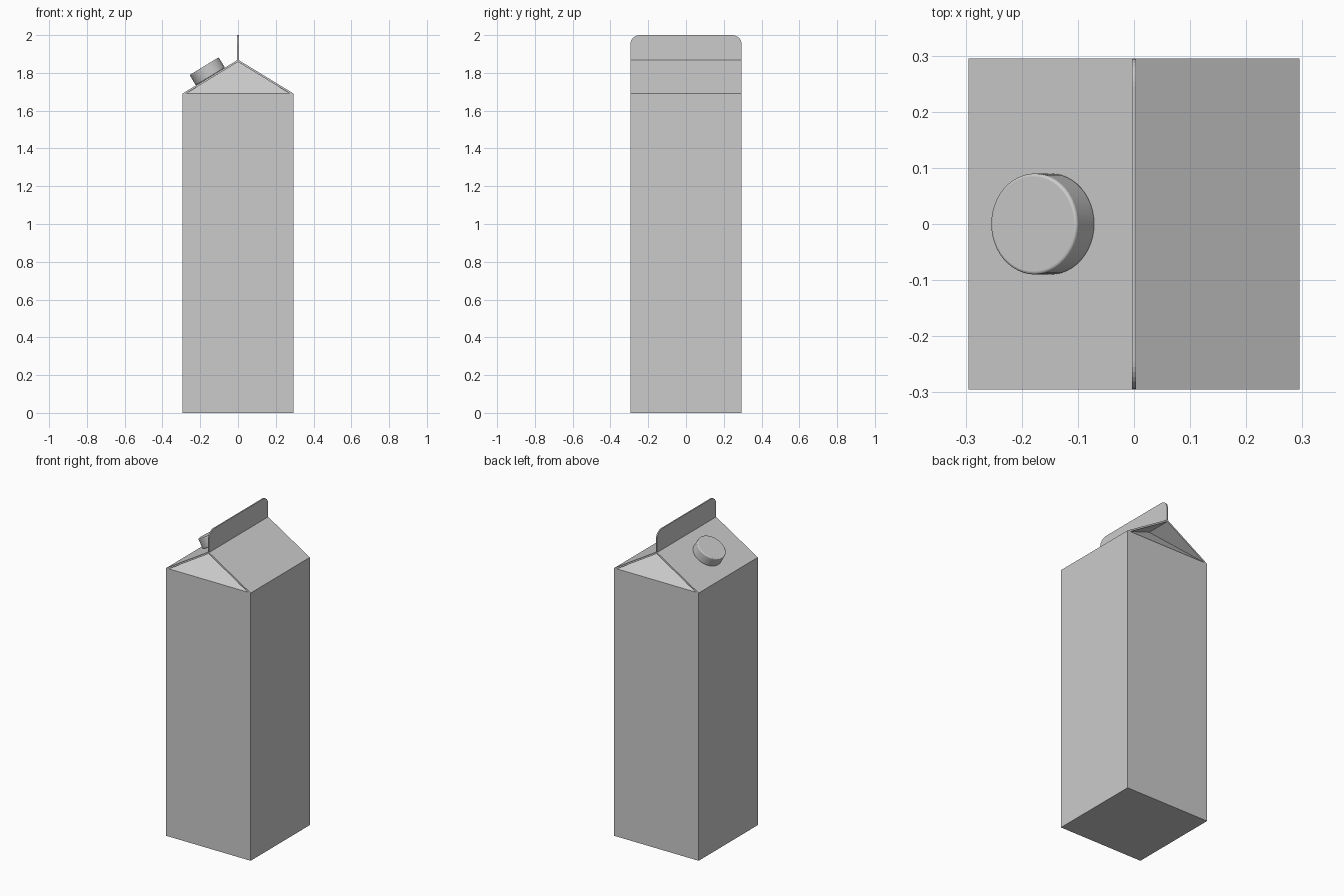
import bpy, bmesh, math
from mathutils import Vector

if "Cube" in bpy.data.objects:
    bpy.data.objects.remove(bpy.data.objects["Cube"])

W, EAVE, RIDGE, TOP = 0.295, 1.69, 1.87, 2.0
T = 0.012      # roof sheet thickness seen at the gable ends
FOLD = 0.16    # how far the gable panels fold inward


def finish(name, bm):
    bmesh.ops.remove_doubles(bm, verts=bm.verts, dist=1e-5)
    bmesh.ops.recalc_face_normals(bm, faces=bm.faces)
    me = bpy.data.meshes.new(name)
    bm.to_mesh(me)
    bm.free()
    ob = bpy.data.objects.new(name, me)
    bpy.context.collection.objects.link(ob)
    return ob


# Carton body with gable roof and inward-folded end panels
bm = bmesh.new()


def face(*pts):
    bm.faces.new([bm.verts.new(p) for p in pts])


face((-W, -W, 0), (W, -W, 0), (W, W, 0), (-W, W, 0))
inner = W - T * 1.6
for s in (-1, 1):
    # side wall and roof slope
    face((s * W, -W, 0), (s * W, W, 0), (s * W, W, EAVE), (s * W, -W, EAVE))
    face((s * W, -W, EAVE), (s * W, W, EAVE), (0, W, RIDGE), (0, -W, RIDGE))
    # end wall and its folded gable triangle
    y = s * W
    fold = (0, s * (W - FOLD), RIDGE - T)
    face((-W, y, 0), (W, y, 0), (W, y, EAVE), (inner, y, EAVE),
         (-inner, y, EAVE), (-W, y, EAVE))
    face((-inner, y, EAVE), (inner, y, EAVE), fold)
    for k in (-1, 1):
        # roof edge and the flap under it
        face((k * W, y, EAVE), (0, y, RIDGE), (0, y, RIDGE - T), (k * inner, y, EAVE))
        face((k * inner, y, EAVE), (0, y, RIDGE - T), fold)
finish("carton_body", bm)

# Top seal fin with rounded upper corners
R = 0.05
profile = [(-W, RIDGE - 0.006), (W, RIDGE - 0.006)]
for s, start in ((1, 0), (-1, 90)):
    for i in range(9):
        a = math.radians(start + i * 90 / 8)
        profile.append((s * (W - R) + R * math.cos(a), TOP - R + R * math.sin(a)))
bm = bmesh.new()
f = bm.faces.new([bm.verts.new((-0.004, y, z)) for y, z in profile])
ext = bmesh.ops.extrude_face_region(bm, geom=[f])
bmesh.ops.translate(bm, vec=(0.008, 0, 0),
                    verts=[v for v in ext["geom"] if isinstance(v, bmesh.types.BMVert)])
finish("top_seal_fin", bm)

# Screw cap standing square to the left roof slope
normal = Vector((-(RIDGE - EAVE), 0, W)).normalized()
base = Vector((-0.146, 0, RIDGE - 0.146 * (RIDGE - EAVE) / W))
H = 0.064
bpy.ops.mesh.primitive_cylinder_add(vertices=48, radius=0.09, depth=H,
                                    location=base + normal * H / 2,
                                    rotation=normal.to_track_quat('Z', 'Y').to_euler())
cap = bpy.context.object
cap.name = "screw_cap"
bev = cap.modifiers.new("soft_rim", 'BEVEL')
bev.width = 0.005
bev.segments = 3
bev.limit_method = 'ANGLE'
bev.angle_limit = math.radians(40)
bpy.ops.object.shade_smooth_by_angle(angle=math.radians(35))
